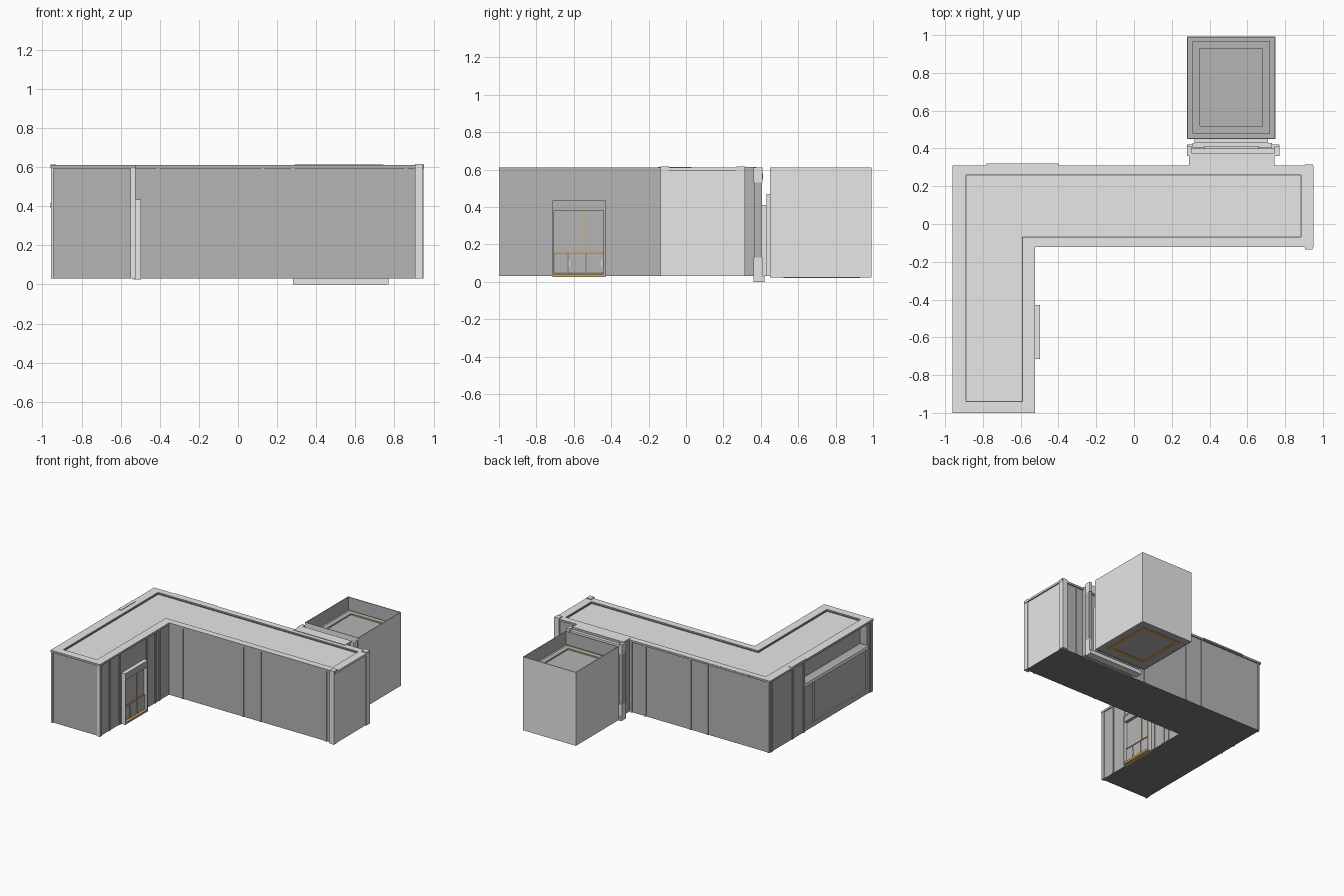
import bpy, bmesh
from mathutils import Vector

cube = bpy.data.objects.get("Cube")
if cube:
    bpy.data.objects.remove(cube, do_unlink=True)


def make_mat(name, rgb):
    m = bpy.data.materials.new(name)
    m.use_nodes = True
    m.diffuse_color = (*rgb, 1)
    m.node_tree.nodes["Principled BSDF"].inputs["Base Color"].default_value = (*rgb, 1)
    return m


LIGHT = make_mat("light grey", (0.8, 0.8, 0.8))
DARK = make_mat("mid grey", (0.46, 0.46, 0.46))
CHARCOAL = make_mat("charcoal", (0.2, 0.2, 0.2))
TAN = make_mat("tan", (0.66, 0.39, 0.12))


def finish(name, bm, mats):
    bmesh.ops.recalc_face_normals(bm, faces=bm.faces)
    me = bpy.data.meshes.new(name)
    bm.to_mesh(me)
    bm.free()
    for m in mats:
        me.materials.append(m)
    ob = bpy.data.objects.new(name, me)
    bpy.context.collection.objects.link(ob)
    return ob


def box(name, x, y, z, mat, side=None):
    """Box from (low, high) ranges; side colours the +x face."""
    bm = bmesh.new()
    bmesh.ops.create_cube(bm, size=1)
    for v in bm.verts:
        v.co = Vector([(r[0] + r[1]) / 2 + c * (r[1] - r[0]) for c, r in zip(v.co, (x, y, z))])
    ob = finish(name, bm, [mat, side or mat])
    for p in ob.data.polygons:
        p.material_index = int(p.normal.x > 0.9)
    return ob


def prism(name, outline, z0, z1, mats):
    bm = bmesh.new()
    face = bm.faces.new([bm.verts.new((x, y, z0)) for x, y in outline])
    up = bmesh.ops.extrude_face_region(bm, geom=[face], use_keep_orig=True)["geom"]
    for v in up:
        if isinstance(v, bmesh.types.BMVert):
            v.co.z = z1
    return finish(name, bm, mats)


def ring(name, outer, inner, z0, z1, mat, inner_mat=None):
    """Vertical-sided frame between two matching outlines."""
    bm = bmesh.new()
    loops = [[bm.verts.new((x, y, z)) for x, y in line]
             for line, z in ((outer, z0), (outer, z1), (inner, z1), (inner, z0))]
    n = len(outer)
    for k in range(4):
        a, b = loops[k], loops[(k + 1) % 4]
        for i in range(n):
            j = (i + 1) % n
            f = bm.faces.new((a[i], a[j], b[j], b[i]))
            f.material_index = 1 if k == 2 else 0
    return finish(name, bm, [mat, inner_mat or mat])


def ell(x0, x1, x2, y0, y1, y2):
    return [(x0, y0), (x1, y0), (x1, y1), (x2, y1), (x2, y2), (x0, y2)]


def rect(x0, x1, y0, y1):
    return [(x0, y0), (x1, y0), (x1, y1), (x0, y1)]


def colour_shell(ob):
    """Light top and far end, dark walls, charcoal underside."""
    for p in ob.data.polygons:
        if p.normal.z > 0.9 or (p.normal.x > 0.9 and p.center.x > 0.9):
            p.material_index = 1
        else:
            p.material_index = 2 if p.normal.z < -0.9 else 0


# Main L-shaped building
Z0, Z1 = 0.03, 0.61
body = prism("main_walls", ell(-0.95, -0.53, 0.94, -0.99, -0.115, 0.30), Z0, 0.596,
             [DARK, LIGHT, CHARCOAL])
colour_shell(body)
rim = ring("roof_rim", ell(-0.96, -0.523, 0.95, -1.0, -0.123, 0.31),
           ell(-0.89, -0.59, 0.885, -0.94, -0.07, 0.26), 0.594, Z1, DARK)
rim.data.materials[1] = LIGHT
rim.data.materials.append(DARK)
colour_shell(rim)
ring("roof_groove", ell(-0.89, -0.59, 0.885, -0.94, -0.07, 0.26),
     ell(-0.886, -0.594, 0.881, -0.936, -0.066, 0.256), 0.59, 0.6, CHARCOAL)

# Recesses in the long outer side wall
for name, depth, zr in (("window_cutter", 0.06, (0.42, 0.585)), ("panel_cutter", 0.012, (0.07, 0.39))):
    cutter = box(name, (-1.0, -0.95 + depth), (-0.93, -0.14), zr, DARK)
    cutter.hide_render = True
    cutter.hide_set(True)
    mod = body.modifiers.new(name, "BOOLEAN")
    mod.object = cutter
    mod.operation = "DIFFERENCE"
    mod.solver = "EXACT"
box("window_ledge", (-0.96, -0.93), (-0.94, -0.13), (0.39, 0.42), LIGHT)
box("panel_divider", (-0.95, -0.935), (-0.27, -0.26), (0.07, 0.39), DARK)
box("roof_edge_plate", (-0.958, -0.93), (-0.15, 0.03), (0.60, 0.614), LIGHT)
box("rear_eave", (-0.78, -0.4), (0.30, 0.32), (0.598, 0.608), LIGHT)

# Panel ribs on the walls
RIB, OUT = 0.008, 0.006
for x in (-0.41, 0.125, 0.28, 0.86):
    box("front_rib", (x - RIB, x + RIB), (-0.115 - OUT, -0.10), (Z0, 0.596), DARK)
for x in (-0.94, -0.40, -0.25, 0.15, 0.27, 0.80):
    box("rear_rib", (x - RIB, x + RIB), (0.29, 0.30 + OUT), (Z0, 0.596), DARK)
for y in (-0.87, -0.74, -0.40, -0.29, -0.24):
    box("inner_leg_rib", (-0.54, -0.53 + OUT), (y - RIB, y + RIB), (Z0, 0.596), DARK)
for y in (-0.97, -0.13, 0.01, 0.28):
    box("outer_side_rib", (-0.95 - OUT, -0.94), (y - RIB, y + RIB), (Z0, 0.596), DARK)

# Corner posts
box("leg_corner_post", (-0.55, -0.524), (-0.998, -0.97), (Z0, 0.605), LIGHT, DARK)
box("leg_outer_post", (-0.957, -0.943), (-0.998, -0.98), (Z0, 0.605), LIGHT)
box("wing_front_post", (0.905, 0.945), (-0.135, -0.09), (Z0, 0.617), LIGHT)
box("wing_rear_post", (0.905, 0.948), (0.27, 0.315), (Z0, 0.617), LIGHT)

# Entrance bay on the inner side of the leg
BX = (-0.535, -0.497)
for name, y in (("front", (-0.715, -0.705)), ("back", (-0.44, -0.43))):
    box("bay_side_" + name, BX, y, (0.025, 0.435), LIGHT, DARK)
box("bay_top", BX, (-0.715, -0.43), (0.425, 0.435), LIGHT, DARK)
box("bay_header", (-0.535, -0.499), (-0.71, -0.435), (0.38, 0.43), DARK)
box("bay_back", (-0.535, -0.523), (-0.71, -0.435), (0.03, 0.39), DARK)
box("bay_sill", (-0.535, -0.498), (-0.71, -0.435), (0.025, 0.042), TAN)
box("bay_shelf", (-0.53, -0.515), (-0.71, -0.435), (0.154, 0.161), TAN)
box("bay_mullion", (-0.53, -0.518), (-0.538, -0.533), (0.16, 0.38), TAN)
box("bay_kickboard", (-0.53, -0.52), (-0.705, -0.44), (0.042, 0.154), CHARCOAL)
for y0, y1 in ((-0.703, -0.633), (-0.627, -0.538), (-0.532, -0.442)):
    box("bay_lower_panel", (-0.53, -0.516), (y0, y1), (0.05, 0.152), DARK)
for y in (-0.622, -0.452):
    box("bay_handle", (-0.517, -0.512), (y - 0.003, y + 0.003), (0.08, 0.115), LIGHT)

# Link from the wing to the rear block
link = box("link", (0.29, 0.745), (0.29, 0.375), (Z0, 0.614), DARK)
link.data.materials[1] = LIGHT
for p in link.data.polygons:
    p.material_index = int(p.normal.z > 0.9)

# Gate frame between link and block
for x in ((0.28, 0.305), (0.745, 0.77)):
    box("gate_post", x, (0.36, 0.41), (0.0, 0.13), LIGHT)
    box("gate_jamb", x, (0.365, 0.405), (0.13, 0.53), DARK)
    box("gate_cap", x, (0.36, 0.41), (0.53, 0.61), LIGHT)
box("gate_sill", (0.28, 0.77), (0.36, 0.42), (0.0, 0.03), LIGHT)
box("gate_header", (0.30, 0.75), (0.375, 0.40), (0.53, 0.595), LIGHT)
box("gate_bar", (0.37, 0.66), (0.395, 0.412), (0.55, 0.58), LIGHT)
box("gate_leaf", (0.31, 0.73), (0.405, 0.43), (0.03, 0.41), LIGHT)
box("gate_panel", (0.32, 0.71), (0.43, 0.455), (0.03, 0.47), LIGHT)

# Rear block with a sunken roof
ring("block_walls", rect(0.28, 0.75, 0.45, 0.993), rect(0.286, 0.744, 0.456, 0.987),
     0.022, 0.61, LIGHT, DARK)
box("block_roof", (0.284, 0.746), (0.454, 0.989), (0.48, 0.505), DARK)
ring("roof_frame", rect(0.31, 0.72, 0.48, 0.97), rect(0.35, 0.68, 0.52, 0.93),
     0.50, 0.515, DARK, TAN)
box("block_base", (0.284, 0.746), (0.454, 0.989), (0.024, 0.04), DARK)
ring("base_trim", rect(0.34, 0.69, 0.52, 0.93), rect(0.37, 0.66, 0.55, 0.90), 0.02, 0.026, TAN)
